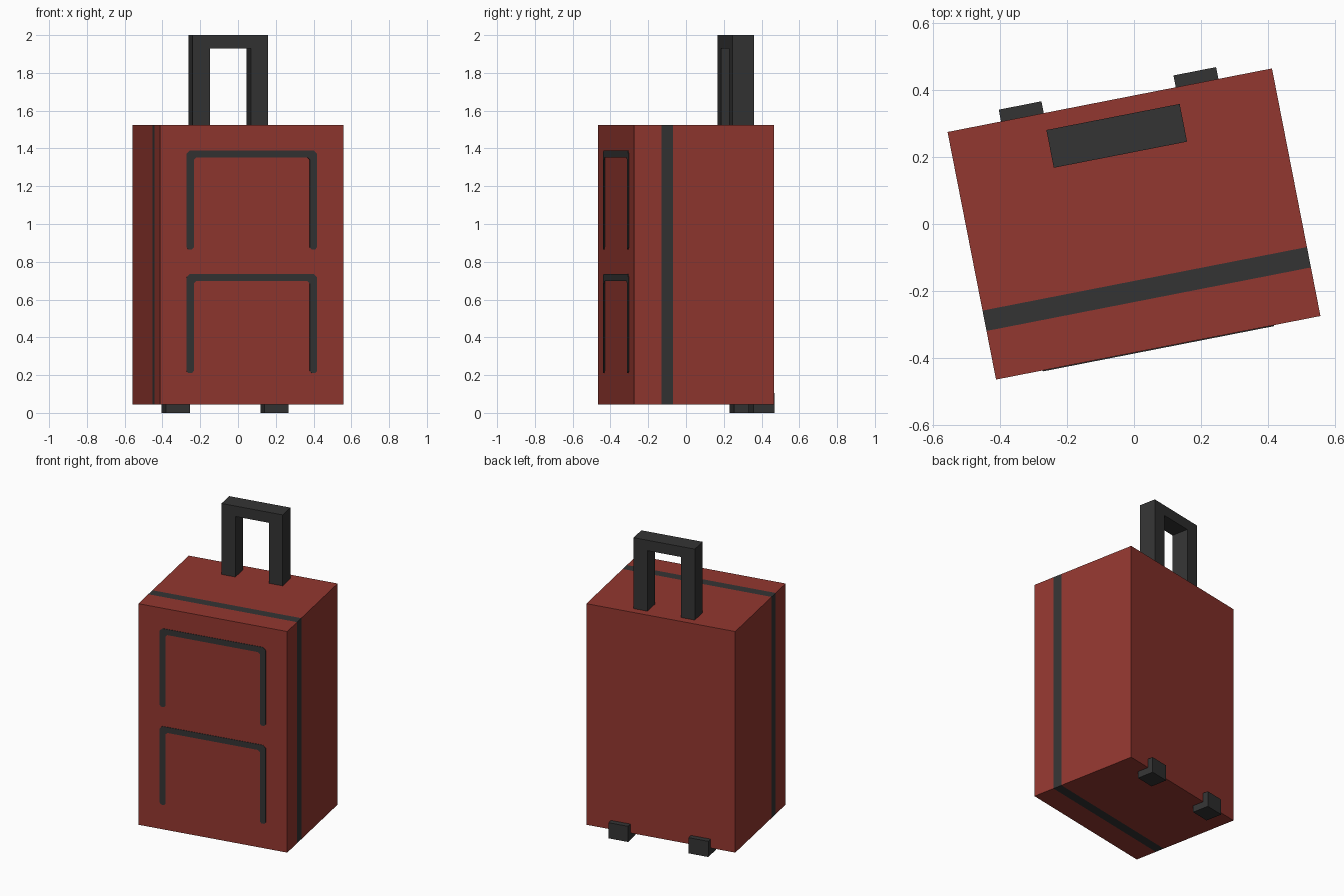
import bpy, bmesh, math
from mathutils import Matrix, Vector

if "Cube" in bpy.data.objects:
    bpy.data.objects.remove(bpy.data.objects["Cube"])

ROT = Matrix.Rotation(math.atan2(0.19, 0.97), 4, 'Z')   # whole case is turned slightly
W, D, Z0, Z1 = 0.494, 0.377, 0.045, 1.525               # half width, half depth, bottom, top


def material(name, rgb):
    m = bpy.data.materials.new(name)
    m.diffuse_color = (*rgb, 1)
    m.use_nodes = True
    m.node_tree.nodes["Principled BSDF"].inputs["Base Color"].default_value = m.diffuse_color
    return m


RED = material("red fabric", (0.29, 0.038, 0.029))
GREY = material("dark grey", (0.034, 0.034, 0.034))


def finish(name, bm, *mats):
    bmesh.ops.recalc_face_normals(bm, faces=bm.faces)
    mesh = bpy.data.meshes.new(name)
    bm.to_mesh(mesh)
    bm.free()
    for m in mats:
        mesh.materials.append(m)
    ob = bpy.data.objects.new(name, mesh)
    ob.matrix_world = ROT
    bpy.context.collection.objects.link(ob)
    return ob


def add_box(bm, lo, hi):
    lo, hi = Vector(lo), Vector(hi)
    mat = Matrix.Translation((lo + hi) / 2) @ Matrix.Diagonal((*(hi - lo), 1))
    bmesh.ops.create_cube(bm, size=1, matrix=mat)


def extrude_profile(name, pts, y0, y1, mat):
    """Extrude an outline in the x-z plane from y0 to y1."""
    bm = bmesh.new()
    face = bm.faces.new([bm.verts.new((x, y0, z)) for x, z in pts])
    res = bmesh.ops.extrude_face_region(bm, geom=[face])
    moved = [v for v in res["geom"] if isinstance(v, bmesh.types.BMVert)]
    bmesh.ops.translate(bm, verts=moved, vec=(0, y1 - y0, 0))
    return finish(name, bm, mat)


def mirror_outline(half):
    return half + [(-x, z) for x, z in reversed(half)]


# Case body with a zip band cut into its faces
S0, S1 = -0.229, -0.167
bm = bmesh.new()
add_box(bm, (-W, -D, Z0), (W, D, Z1))
for y in (S0, S1):
    bmesh.ops.bisect_plane(bm, geom=bm.verts[:] + bm.edges[:] + bm.faces[:],
                           plane_co=(0, y, 0), plane_no=(0, 1, 0))
for f in bm.faces:
    f.material_index = int(S0 < f.calc_center_median().y < S1)
finish("case_body", bm, RED, GREY)

# Pull handle: an upside-down U
extrude_profile("pull_handle", mirror_outline(
    [(0.111, 1.93), (0.111, Z1 - 0.01), (0.203, Z1 - 0.01), (0.203, 2.0)]), 0.211, 0.326, GREY)

# Pocket trims: thin U-shaped plates with clipped corners and rounded ends
for name, low, top in (("upper_pocket_trim", 0.865, 1.39), ("lower_pocket_trim", 0.21, 0.735)):
    o, i = 0.352, 0.313
    half = [(i - 0.012, top - 0.038), (i, top - 0.05), (i, low + 0.012), (i + 0.01, low),
            (o - 0.01, low), (o, low + 0.012), (o, top - 0.018), (o - 0.018, top)]
    extrude_profile(name, mirror_outline(half), -D - 0.003, -D + 0.003, GREY)

# Wheel blocks at the back bottom edge
for side, name in ((-1, "left_wheel"), (1, "right_wheel")):
    bm = bmesh.new()
    xs = sorted((side * 0.201, side * 0.331))
    add_box(bm, (xs[0], 0.299, 0.0), (xs[1], 0.413, 0.105))
    finish(name, bm, GREY)
